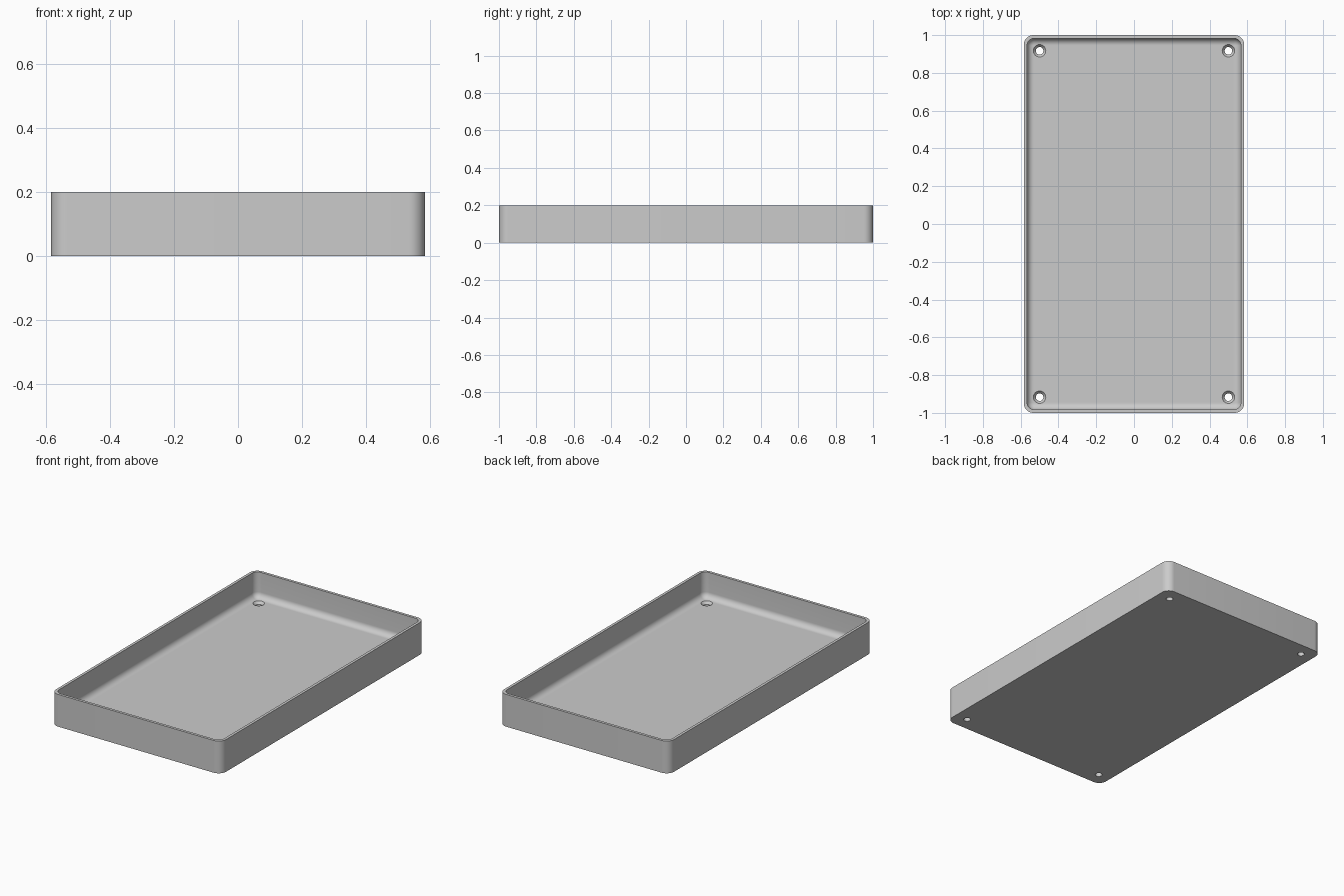
import bpy, bmesh, math

if "Cube" in bpy.data.objects:
    bpy.data.objects.remove(bpy.data.objects["Cube"])

HALF_X, HALF_Y, HEIGHT = 0.583, 1.0, 0.2
CORNER, WALL, FLOOR, FILLET = 0.05, 0.017, 0.042, 0.036
HOLE_X, HOLE_Y = 0.5, 0.917
STEPS = 10

grey = bpy.data.materials.new("plain grey")
grey.use_nodes = True
grey.diffuse_color = (0.6, 0.6, 0.6, 1)
grey.node_tree.nodes["Principled BSDF"].inputs["Base Color"].default_value = grey.diffuse_color


def rounded_loop(bm, inset, radius, z):
    """Ring of vertices around a rounded rectangle."""
    ring = []
    for corner, (sx, sy) in enumerate([(1, 1), (-1, 1), (-1, -1), (1, -1)]):
        cx = sx * (HALF_X - inset - radius)
        cy = sy * (HALF_Y - inset - radius)
        for i in range(STEPS + 1):
            a = (corner + i / STEPS) * math.pi / 2
            ring.append(bm.verts.new((cx + radius * math.cos(a), cy + radius * math.sin(a), z)))
    return ring


def circle_loop(bm, cx, cy, radius, z, sides=32):
    return [bm.verts.new((cx + radius * math.cos(i * math.tau / sides),
                          cy + radius * math.sin(i * math.tau / sides), z)) for i in range(sides)]


def skin(bm, rings):
    """Bridge successive rings and cap both ends."""
    for low, high in zip(rings, rings[1:]):
        n = len(low)
        for i in range(n):
            j = (i + 1) % n
            bm.faces.new((low[i], low[j], high[j], high[i]))
    bm.faces.new(list(reversed(rings[0])))
    bm.faces.new(rings[-1])


def make_object(name, bm):
    bmesh.ops.recalc_face_normals(bm, faces=bm.faces)
    mesh = bpy.data.meshes.new(name)
    bm.to_mesh(mesh)
    bm.free()
    mesh.materials.append(grey)
    obj = bpy.data.objects.new(name, mesh)
    bpy.context.scene.collection.objects.link(obj)
    return obj


# Open tray: outer wall, rim, inner wall, rounded transition to the floor
bm = bmesh.new()
inner_radius = CORNER - WALL + 0.005
rings = [rounded_loop(bm, 0, CORNER, 0),
         rounded_loop(bm, 0, CORNER, HEIGHT),
         rounded_loop(bm, WALL, inner_radius, HEIGHT)]
for i in range(STEPS + 1):
    t = i / STEPS * math.pi / 2
    shift = FILLET * (1 - math.cos(t))
    rings.append(rounded_loop(bm, WALL + shift, inner_radius - shift,
                              FLOOR + FILLET * (1 - math.sin(t))))
skin(bm, rings)
tray = make_object("tray", bm)

# Countersunk screw holes in the four corners
bm = bmesh.new()
for sx in (-1, 1):
    for sy in (-1, 1):
        profile = [(0.02, -0.05), (0.02, FLOOR - 0.016), (0.033, FLOOR), (0.033, FLOOR + 0.03)]
        skin(bm, [circle_loop(bm, sx * HOLE_X, sy * HOLE_Y, r, z) for r, z in profile])
cutter = make_object("screw_hole_cutter", bm)
cutter.hide_render = True

cut = tray.modifiers.new("screw holes", 'BOOLEAN')
cut.operation = 'DIFFERENCE'
cut.solver = 'EXACT'
cut.object = cutter
bpy.ops.object.select_all(action='DESELECT')
tray.select_set(True)
bpy.context.view_layer.objects.active = tray
bpy.ops.object.modifier_apply(modifier=cut.name)
bpy.data.objects.remove(cutter)
bpy.ops.object.shade_smooth_by_angle(angle=math.radians(30))
